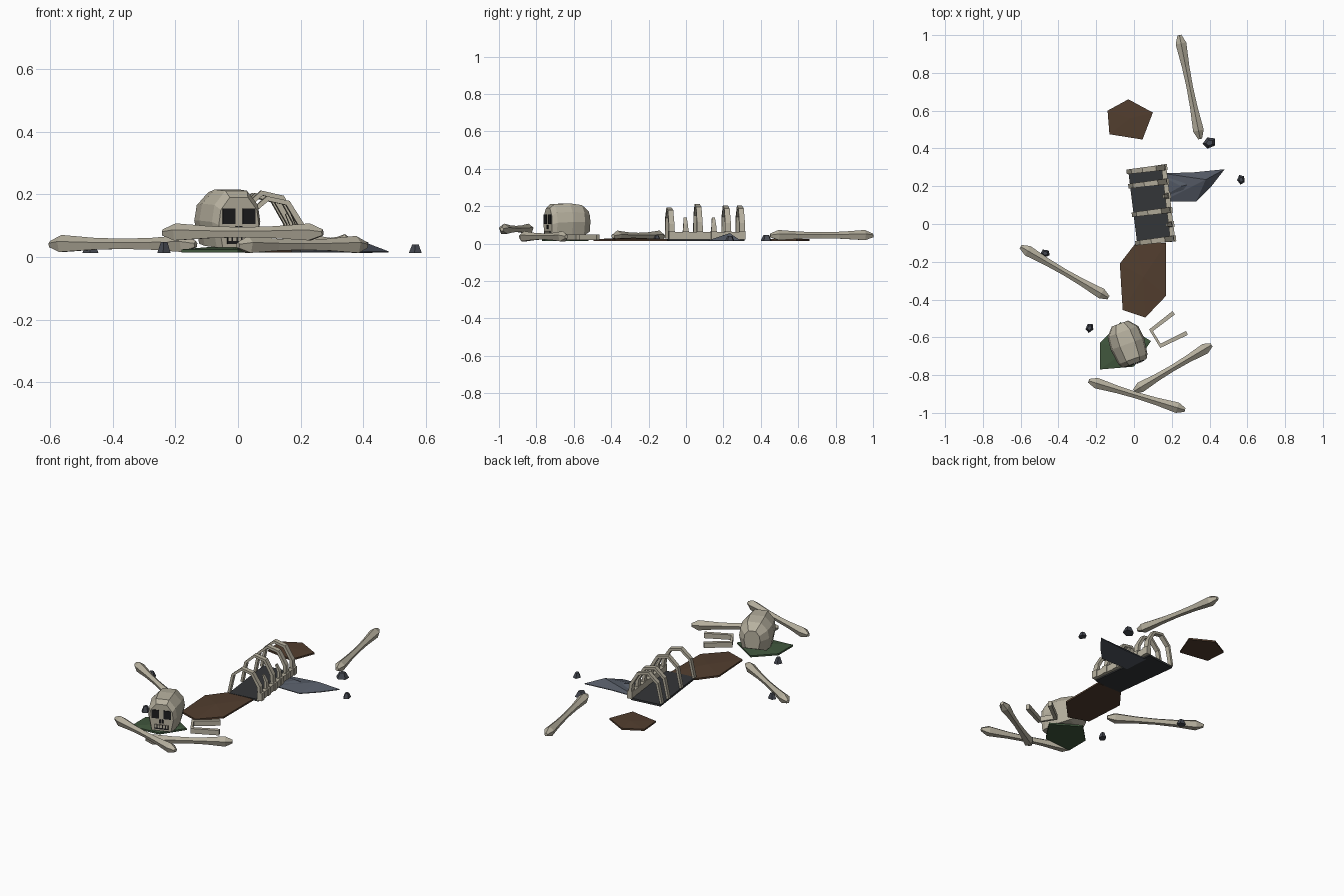
import bpy, bmesh, math
from mathutils import Vector, Matrix

if "Cube" in bpy.data.objects:
    bpy.data.objects.remove(bpy.data.objects["Cube"])


def material(name, r, g, b):
    m = bpy.data.materials.new(name)
    m.diffuse_color = (r, g, b, 1)
    m.use_nodes = True
    m.node_tree.nodes["Principled BSDF"].inputs["Base Color"].default_value = m.diffuse_color
    return m


BONE = material("old bone", 0.47, 0.435, 0.345)
BROWN = material("brown leather", 0.085, 0.048, 0.028)
GREEN = material("green cloth", 0.052, 0.095, 0.047)
SLATE = material("slate cloth", 0.085, 0.098, 0.125)
CHAR = material("charcoal cloth", 0.034, 0.037, 0.040)
STONE = material("dark stone", 0.062, 0.068, 0.085)
BLACK = material("hollow black", 0.012, 0.012, 0.013)


def finish(name, bm, mat, matrix=None):
    bmesh.ops.recalc_face_normals(bm, faces=bm.faces)
    me = bpy.data.meshes.new(name)
    bm.to_mesh(me)
    bm.free()
    me.materials.append(mat)
    ob = bpy.data.objects.new(name, me)
    if matrix:
        ob.matrix_world = matrix
    bpy.context.collection.objects.link(ob)
    return ob


def loft(name, rings, mat, matrix=None):
    """Skin a list of equal point rings and cap both ends."""
    bm = bmesh.new()
    vs = [[bm.verts.new(p) for p in ring] for ring in rings]
    n = len(vs[0])
    for a, b in zip(vs, vs[1:]):
        for i in range(n):
            j = (i + 1) % n
            bm.faces.new((a[i], a[j], b[j], b[i]))
    bm.faces.new(vs[0])
    bm.faces.new(vs[-1])
    return finish(name, bm, mat, matrix)


def box(name, size, centre, mat, matrix=None):
    bm = bmesh.new()
    bmesh.ops.create_cube(bm, size=1)
    bmesh.ops.transform(bm, matrix=Matrix.Translation(centre) @ Matrix.Diagonal((*size, 1)), verts=bm.verts)
    return finish(name, bm, mat, matrix)


def long_bone(name, start, end, z):
    """Five-sided shaft, narrow in the middle with swollen, blunt ends."""
    a, b = Vector((*start, z)), Vector((*end, z))
    side = (b - a).normalized().cross(Vector((0, 0, 1)))
    rings = []
    for t, r in ((0, .011), (.08, .03), (.3, .021), (.5, .018), (.7, .021), (.92, .03), (1, .011)):
        c = a.lerp(b, t)
        rings.append([c + side * r * math.sin(k * math.tau / 5) + Vector((0, 0, r * math.cos(k * math.tau / 5)))
                      for k in range(5)])
    loft(name, rings, BONE)


def bar(name, path, normal, width, depth, matrix=None, taper=1.0):
    """Square bar along a flat path; normal is the plane's normal."""
    pts = [Vector(p) for p in path]
    normal = Vector(normal)
    rings = []
    for i, p in enumerate(pts):
        t = (pts[min(i + 1, len(pts) - 1)] - pts[max(i - 1, 0)]).normalized()
        s = t.cross(normal)
        f = 1 + (taper - 1) * i / (len(pts) - 1)
        u, v = s * width / 2 * f, normal * depth / 2 * f
        rings.append([p + u + v, p - u + v, p - u - v, p + u - v])
    loft(name, rings, BONE, matrix)


def cloth(name, outline, peak, mat, z=0.014, thick=0.01):
    """Thin scrap with a raised centre point."""
    bm = bmesh.new()
    low = [bm.verts.new((x, y, z)) for x, y in outline]
    top = [bm.verts.new((x, y, z + thick)) for x, y in outline]
    tip = bm.verts.new(peak)
    n = len(outline)
    bm.faces.new(low)
    for i in range(n):
        j = (i + 1) % n
        bm.faces.new((low[i], low[j], top[j], top[i]))
        bm.faces.new((top[i], top[j], tip))
    finish(name, bm, mat)


# scattered long bones
long_bone("back_long_bone", (.24, 1.0), (.35, .45), .043)
long_bone("left_long_bone", (-.6, -.12), (-.135, -.39), .04)
long_bone("right_long_bone", (.41, -.64), (.0, -.885), .037)
long_bone("front_long_bone", (-.24, -.83), (.27, -.985), .077)

# cloth and leather scraps
cloth("back_leather_scrap", [(-.03, .66), (.1, .59), (.045, .447), (-.13, .475), (-.14, .6)], (-.02, .56, .028), BROWN)
cloth("hip_leather", [(.01, -.1), (.17, -.1), (.17, -.38), (.06, -.495), (-.06, -.455), (-.075, -.21)],
      (.05, -.28, .032), BROWN)
cloth("green_scrap", [(-.18, -.63), (-.18, -.77), (.0, -.755), (.09, -.62), (-.07, -.52)], (-.04, -.67, .036), GREEN)
cloth("slate_cloak", [(.14, .27), (.3, .272), (.48, .29), (.41, .2), (.33, .12), (.15, .12)],
      (.38, .235, .056), SLATE, thick=.004)
cloth("slate_cloak_fold", [(.15, .25), (.3, .25), (.38, .23), (.28, .15), (.16, .15)],
      (.25, .2, .046), SLATE, thick=.008)

# chest: backing cloth, spine and ribs
CHEST = Matrix.Translation((.09, .1, 0)) @ Matrix.Rotation(math.radians(7), 4, 'Z')
box("chest_cloth", (.185, .405, .012), (-.005, 0, .02), CHAR, CHEST)
box("spine", (.026, .4, .04), (.092, 0, .042), BONE, CHEST)
ARCH = [(.092, .05), (.088, .11), (.045, .185), (-.02, .2), (-.075, .15), (-.1, .03)]
for i, height in enumerate((.93, 0, 1.02, 0, .98, .98)):
    y = -.19 + i * .076
    box(f"vertebra_{i}", (.032, .032, .045), (.094, y, .044), BONE, CHEST)
    if height:
        path = [(x, y, z * height) for x, z in ARCH]
    else:
        path = [(.092, y, .05), (.088, y, .1), (.07, y, .138)]
    bar(f"rib_{i}", path, (0, 1, 0), .019, .032, CHEST, .75 if height else .5)

# skull: eight-sided sections from face to back
SKULL = Matrix.Translation((-.035, -.635, 0)) @ Matrix.Rotation(math.radians(20), 4, 'Z')
sections = []
for y, w, lo, hi in ((-.11, .068, .03, .19), (-.085, .082, .03, .211), (0, .094, .035, .215),
                     (.07, .086, .042, .206), (.115, .046, .065, .172)):
    h = hi - lo
    half = [(.45, hi), (.9, hi - h * .25), (1, lo + h * .45), (.8, lo)]
    sections.append([(w * x, y, z) for x, z in half] + [(-w * x, y, z) for x, z in reversed(half)])
loft("skull", sections, BONE, SKULL)

# face: sockets with bone rims, nose and tooth row
for s, label in ((-1, "left"), (1, "right")):
    box(f"{label}_eye_socket", (.042, .006, .05), (s * .034, -.111, .13), BLACK, SKULL)
    box(f"{label}_nostril", (.009, .006, .022), (s * .007, -.111, .088), BLACK, SKULL)
box("mouth_gap", (.08, .006, .026), (0, -.111, .054), BLACK, SKULL)
for i in range(5):
    box(f"tooth_{i}", (.011, .009, .018), (-.032 + i * .016, -.112, .059), BONE, SKULL)

# loose lower jaw
bar("lower_jaw", [(.21, -.47, .035), (.09, -.563, .035), (.14, -.645, .035), (.28, -.577, .035)],
    (0, 0, 1), .022, .03)

# pebbles
for i, (x, y, r, h) in enumerate(((.4, .43, .038, .034), (.567, .235, .027, .027),
                                  (-.47, -.155, .027, .03), (-.235, -.55, .027, .034))):
    bm = bmesh.new()
    bmesh.ops.create_cone(bm, cap_ends=True, segments=5, radius1=r, radius2=r * .5, depth=h)
    finish(f"pebble_{i}", bm, STONE,
           Matrix.Translation((x, y, .013 + h / 2)) @ Matrix.Rotation(i * 1.3 + .4, 4, 'Z') @ Matrix.Diagonal((1, .8, 1, 1)))
